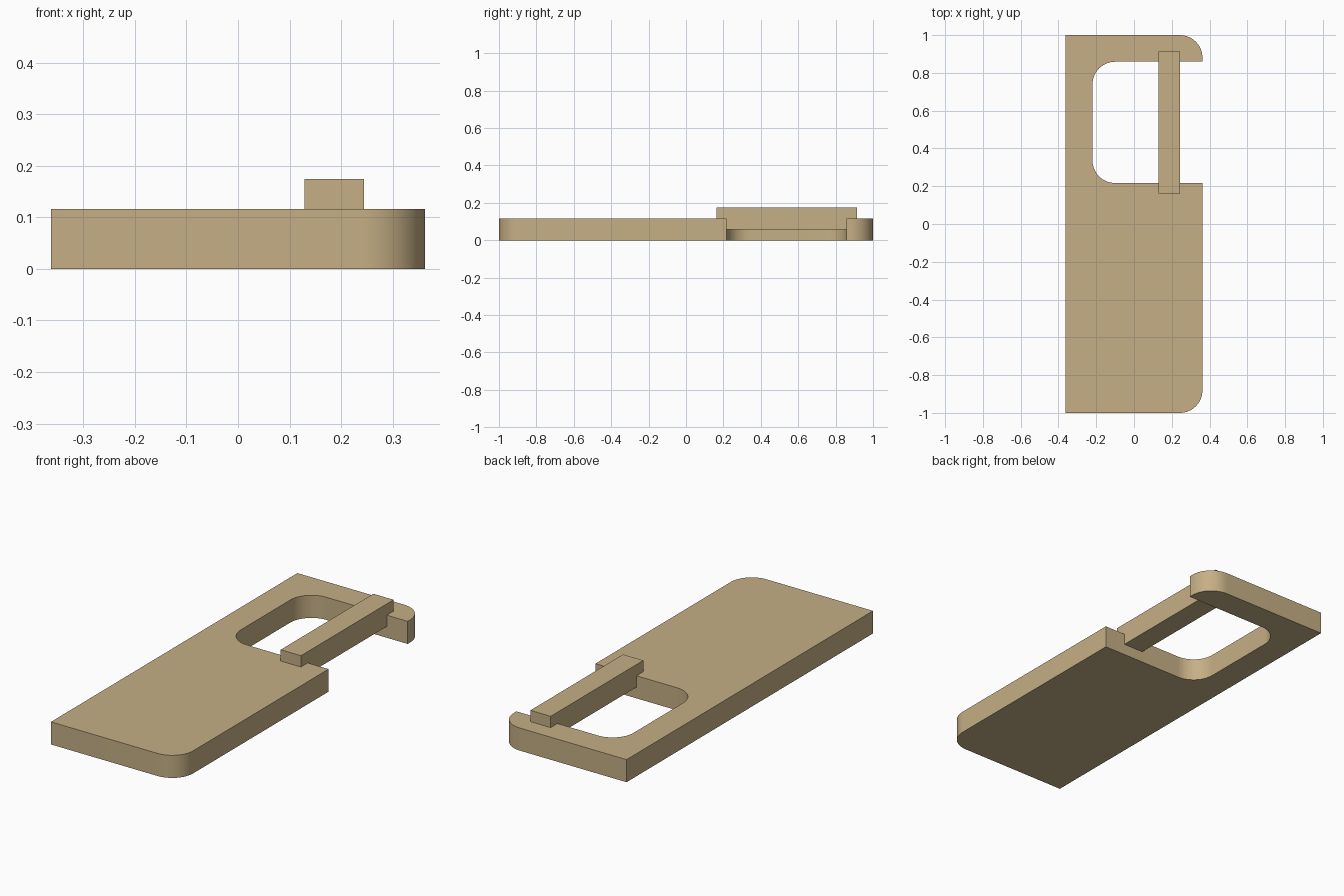
import bpy, bmesh, math

if "Cube" in bpy.data.objects:
    bpy.data.objects.remove(bpy.data.objects["Cube"])

tan = bpy.data.materials.new("tan")
tan.diffuse_color = (0.56, 0.43, 0.235, 1)
tan.use_nodes = True
tan.node_tree.nodes["Principled BSDF"].inputs["Base Color"].default_value = tan.diffuse_color

R = 0.12        # fillet radius
T = 0.116       # plate thickness
X = 0.3625      # half width


def arc(cx, cy, a0, a1, r=R, n=16):
    return [(cx + r * math.cos(math.radians(a0 + (a1 - a0) * i / n)),
             cy + r * math.sin(math.radians(a0 + (a1 - a0) * i / n))) for i in range(n + 1)]


def prism(name, outline, z0, z1):
    bm = bmesh.new()
    face = bm.faces.new([bm.verts.new((x, y, z0)) for x, y in outline])
    ext = bmesh.ops.extrude_face_region(bm, geom=[face])
    top = [g for g in ext["geom"] if isinstance(g, bmesh.types.BMVert)]
    bmesh.ops.translate(bm, verts=top, vec=(0, 0, z1 - z0))
    # split the flat caps cleanly
    bmesh.ops.triangulate(bm, faces=[f for f in bm.faces if len(f.verts) > 4])
    bmesh.ops.recalc_face_normals(bm, faces=bm.faces[:])
    me = bpy.data.meshes.new(name)
    bm.to_mesh(me)
    bm.free()
    me.materials.append(tan)
    ob = bpy.data.objects.new(name, me)
    bpy.context.collection.objects.link(ob)
    bpy.ops.object.select_all(action='DESELECT')
    ob.select_set(True)
    bpy.context.view_layer.objects.active = ob
    bpy.ops.object.shade_smooth_by_angle(angle=math.radians(30))
    return ob


# plate with rounded right corners and a rounded slot open to the right
S0, S1, SX = 0.217, 0.859, -0.22
plate = [(-X, -1)]
plate += arc(X - R, -1 + R, -90, 0)
plate += [(X, S0)]
plate += arc(SX + R, S0 + R, 270, 180)
plate += arc(SX + R, S1 - R, 180, 90)
plate += [(X, S1)]
plate += arc(X - R, 1 - R, 0, 90)
plate += [(-X, 1)]
prism("plate", plate, 0, T)

# bar bridging the slot, half sunk into the plate
prism("cross_bar", [(0.129, 0.162), (0.244, 0.162), (0.244, 0.914), (0.129, 0.914)], 0.058, 0.174)
